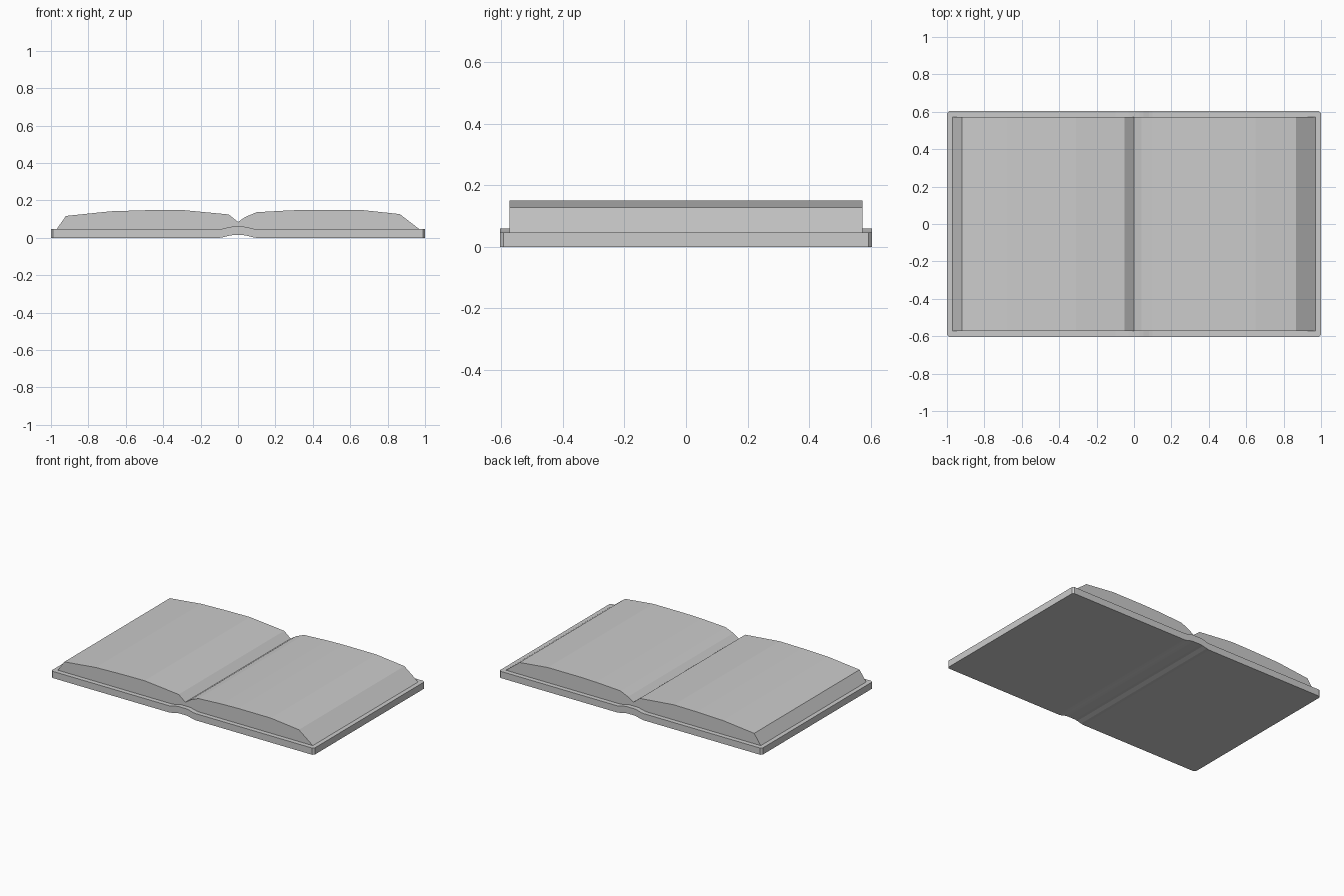
import bpy, bmesh

old = bpy.data.objects.get("Cube")
if old:
    bpy.data.objects.remove(old, do_unlink=True)

grey = bpy.data.materials.new("light grey")
grey.use_nodes = True
colour = (0.6, 0.6, 0.6, 1)
grey.diffuse_color = colour
grey.node_tree.nodes["Principled BSDF"].inputs["Base Color"].default_value = colour


def strip(name, top, bottom, half_depth, corner=0.0):
    """Solid between two x-z lines that share their x stations; corner trims the plan."""
    bm = bmesh.new()
    last = len(top) - 1
    rings = []
    for i, ((xt, zt), (xb, zb)) in enumerate(zip(top, bottom)):
        d = half_depth - (corner if i in (0, last) else 0)
        rings.append([bm.verts.new(p) for p in
                      ((xb, -d, zb), (xb, d, zb), (xt, d, zt), (xt, -d, zt))])
    for a, b in zip(rings, rings[1:]):
        for k in range(4):
            n = (k + 1) % 4
            bm.faces.new((a[k], a[n], b[n], b[k]))
    bm.faces.new(rings[0])
    bm.faces.new(rings[-1])
    bmesh.ops.remove_doubles(bm, verts=bm.verts, dist=0.0001)
    bmesh.ops.recalc_face_normals(bm, faces=bm.faces)
    mesh = bpy.data.meshes.new(name)
    bm.to_mesh(mesh)
    bm.free()
    mesh.materials.append(grey)
    obj = bpy.data.objects.new(name, mesh)
    bpy.context.scene.collection.objects.link(obj)
    return obj


# Cover boards with a raised spine in the middle
half = [(0.03, 0.014), (0.05, 0.011), (0.08, 0.003), (0.1, 0), (0.988, 0), (1, 0)]
line = [(-x, z) for x, z in reversed(half)] + half
strip("cover", [(x, z + 0.046) for x, z in line], line, 0.605, 0.012)

# Page blocks, arched on top and bevelled at the outer edge
left = [(-0.97, 0.046), (-0.92, 0.117), (-0.68, 0.142), (-0.48, 0.148),
        (-0.31, 0.15), (-0.05, 0.125), (0, 0.085)]
right = [(0, 0.085), (0.04, 0.112), (0.1, 0.137), (0.28, 0.147), (0.4, 0.15),
         (0.65, 0.15), (0.865, 0.127), (0.97, 0.046)]
for name, top in (("right_pages", left), ("left_pages", right)):
    strip(name, top, [(x, 0.044) for x, z in top], 0.573)
